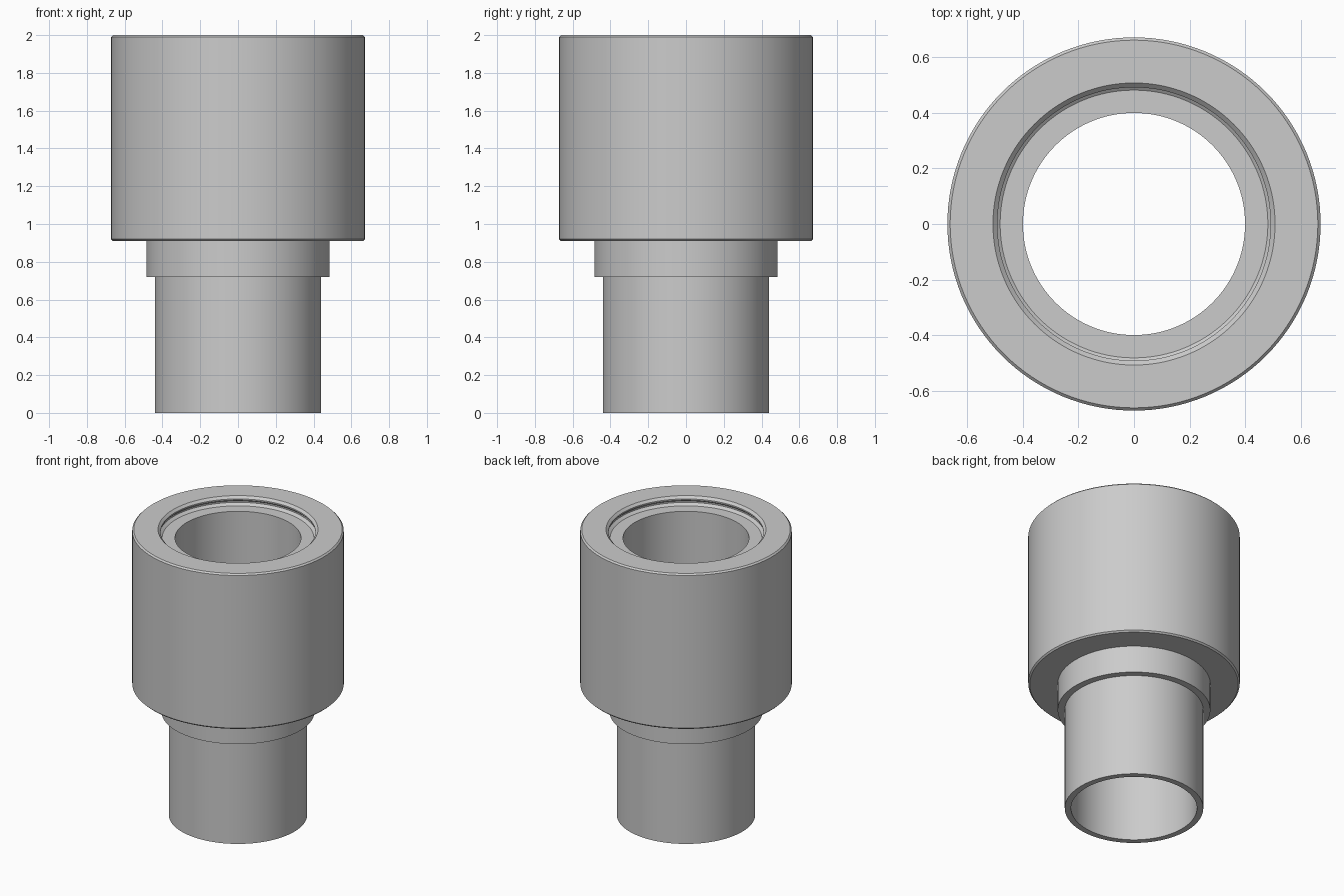
import bpy, bmesh, math

if "Cube" in bpy.data.objects:
    bpy.data.objects.remove(bpy.data.objects["Cube"])

SEGMENTS = 128


def lathe(name, profile):
    """Spin a closed (radius, z) profile around the z axis."""
    bm = bmesh.new()
    rings = []
    for i in range(SEGMENTS):
        a = 2 * math.pi * i / SEGMENTS
        rings.append([bm.verts.new((r * math.cos(a), r * math.sin(a), z)) for r, z in profile])
    n = len(profile)
    for i in range(SEGMENTS):
        cur, nxt = rings[i], rings[(i + 1) % SEGMENTS]
        for j in range(n):
            k = (j + 1) % n
            bm.faces.new((cur[j], nxt[j], nxt[k], cur[k]))
    bmesh.ops.recalc_face_normals(bm, faces=bm.faces)
    mesh = bpy.data.meshes.new(name)
    bm.to_mesh(mesh)
    bm.free()
    obj = bpy.data.objects.new(name, mesh)
    bpy.context.collection.objects.link(obj)
    bpy.context.view_layer.objects.active = obj
    obj.select_set(True)
    bpy.ops.object.shade_smooth_by_angle(angle=math.radians(30))
    obj.select_set(False)
    return obj


# One continuous turned part: spigot, collar, wide socket, recessed mouth and bore
lathe("stepped_sleeve", [
    # spigot and collar
    (0.40, 0.0), (0.44, 0.0), (0.44, 0.72), (0.485, 0.72), (0.485, 0.91),
    # wide socket body with small chamfered edges
    (0.662, 0.91), (0.672, 0.92), (0.672, 1.99), (0.662, 2.0),
    # chamfered mouth with a shallow groove down to the ledge
    (0.508, 2.0), (0.492, 1.984), (0.492, 1.975), (0.502, 1.965),
    (0.502, 1.955), (0.482, 1.94),
    # ledge, then the bore runs straight to the bottom
    (0.40, 1.94),
])
